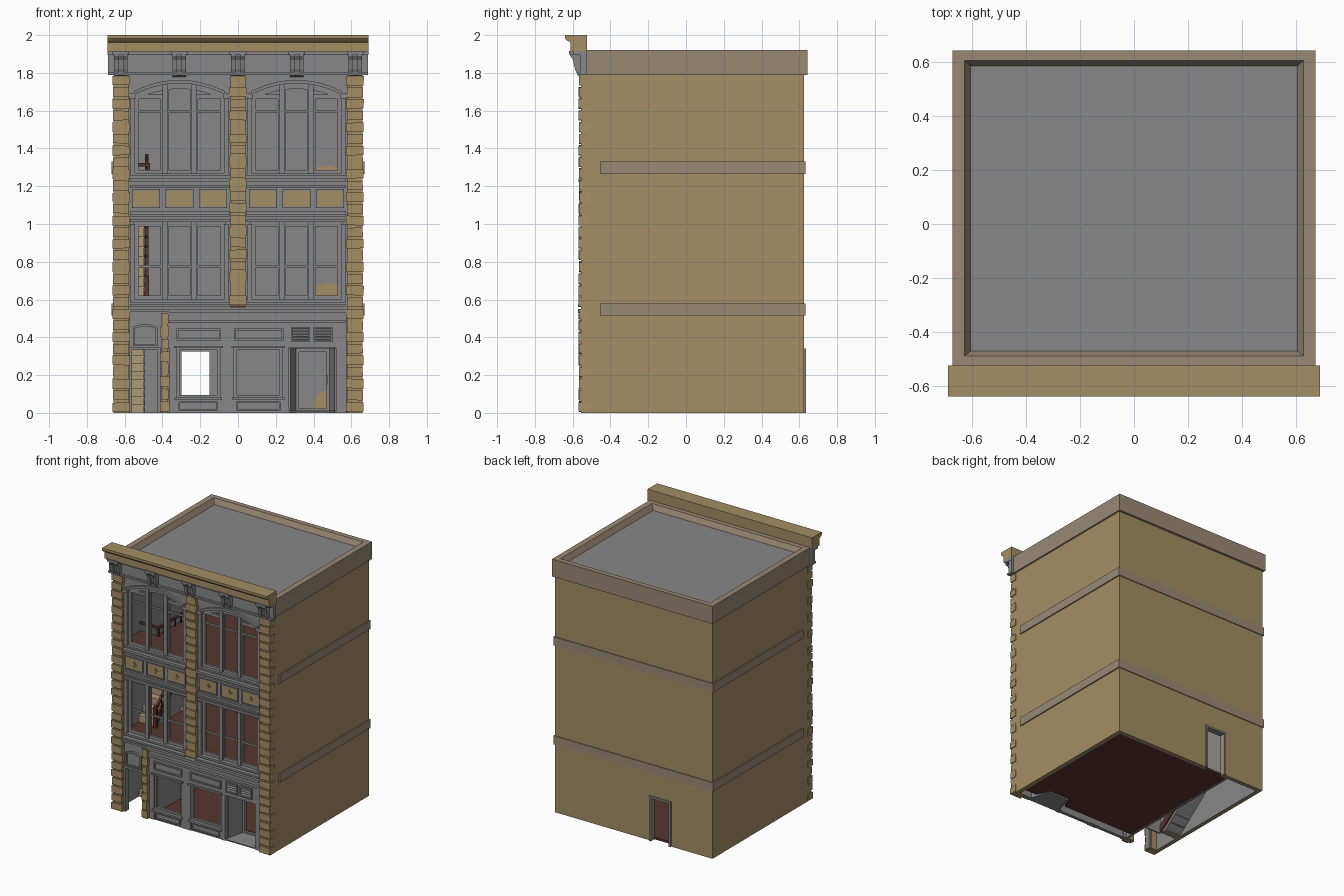
import bpy, bmesh, math, random
random.seed(4)

def material(name, r, g, b):
    m = bpy.data.materials.new(name)
    m.diffuse_color = (r, g, b, 1)
    return m

TAN = material("tan brick", 0.37, 0.27, 0.128)
GREY = material("grey paint", 0.245, 0.245, 0.245)
TAUPE = material("taupe stone", 0.32, 0.25, 0.175)
RED = material("dark red wood", 0.095, 0.036, 0.028)
WOOD = material("pale stair wood", 0.42, 0.32, 0.19)

class Part:
    """Collects boxes and extruded profiles into one flat-shaded object."""
    def __init__(self, name, mat):
        self.name, self.mat, self.bm = name, mat, bmesh.new()
    def box(self, x0, x1, y0, y1, z0, z1):
        x0, x1 = sorted((x0, x1))
        return self.prism([(x0, z0), (x1, z0), (x1, z1), (x0, z1)], y0, y1)
    def prism(self, pts, a, b, axis='y'):
        put = {'y': lambda p, t: (p[0], t, p[1]), 'x': lambda p, t: (t, p[0], p[1]),
               'z': lambda p, t: (p[0], p[1], t)}[axis]
        A = [self.bm.verts.new(put(p, a)) for p in pts]
        B = [self.bm.verts.new(put(p, b)) for p in pts]
        n = len(pts)
        self.bm.faces.new(A)
        self.bm.faces.new(B[::-1])
        for i in range(n):
            self.bm.faces.new((A[i], B[i], B[(i + 1) % n], A[(i + 1) % n]))
        return self
    def frame(self, x0, x1, z0, z1, w, y0, y1):
        x0, x1 = sorted((x0, x1))
        self.box(x0, x0 + w, y0, y1, z0, z1).box(x1 - w, x1, y0, y1, z0, z1)
        self.box(x0 + w, x1 - w, y0, y1, z0, z0 + w).box(x0 + w, x1 - w, y0, y1, z1 - w, z1)
        return self
    def done(self):
        bmesh.ops.recalc_face_normals(self.bm, faces=self.bm.faces)
        me = bpy.data.meshes.new(self.name)
        self.bm.to_mesh(me)
        self.bm.free()
        me.materials.append(self.mat)
        ob = bpy.data.objects.new(self.name, me)
        bpy.context.collection.objects.link(ob)
        return ob

# Brick shell: sides and back with a door opening, grey lining inside
p = Part("brick_walls", TAN)
q = Part("inner_lining", GREY)
for s in (1, -1):
    p.box(s * 0.635, s * 0.66, -0.55, 0.625, 0, 1.8)
    q.box(s * 0.628, s * 0.635, -0.53, 0.6, 0, 1.86)
for x0, x1, z0 in ((-0.635, -0.3, 0), (-0.15, 0.635, 0), (-0.3, -0.15, 0.33)):
    p.box(x0, x1, 0.6, 0.625, z0, 1.8)
    q.box(x0, x1, 0.593, 0.6, z0, 1.86)
p.done()
q.box(-0.365, -0.35, -0.5, 0.593, 0, 0.53)        # hall partition
q.box(-0.495, -0.36, -0.31, -0.3, 0, 0.53)
q.done()
Part("back_door_trim", GREY).box(-0.315, -0.3, 0.59, 0.636, 0, 0.34).box(-0.15, -0.135, 0.59, 0.636, 0, 0.34) \
    .box(-0.3, -0.15, 0.59, 0.636, 0.325, 0.34).done()

# Worn plaster patches showing brick on the inner back wall
p = Part("bare_brick_patches", TAN)
for z, h in ((0.02, 0.1), (0.6, 0.09), (1.25, 0.06)):
    p.prism([(0.4, z), (0.53, z), (0.53, z + h * .8), (0.49, z + h), (0.42, z + h * .85), (0.4, z + h * .4)], 0.588, 0.594)
p.done()

# Stone string courses round sides and back
p = Part("string_courses", TAUPE)
for z in (0.515, 1.265):
    for s in (1, -1):
        p.box(s * 0.655, s * 0.669, -0.455, 0.632, z, z + 0.065)
    p.box(-0.669, 0.669, 0.62, 0.632, z, z + 0.065)
p.done()

# Parapet ring with sloping inner face, and roof deck
p = Part("parapet", TAUPE)
rings = []
for hx, y0, y1, z in ((0.672, -0.527, 0.643, 1.79), (0.672, -0.527, 0.643, 1.922), (0.628, -0.49, 0.605, 1.922),
                      (0.605, -0.47, 0.585, 1.88), (0.605, -0.47, 0.585, 1.79)):
    rings.append([p.bm.verts.new(v) for v in ((-hx, y0, z), (hx, y0, z), (hx, y1, z), (-hx, y1, z))])
for i in range(5):
    a, b = rings[i], rings[(i + 1) % 5]
    for k in range(4):
        p.bm.faces.new((a[k], a[(k + 1) % 4], b[(k + 1) % 4], b[k]))
p.done()
Part("roof_deck", GREY).box(-0.62, 0.62, -0.48, 0.6, 1.85, 1.882).done()

# Floors with a stairwell hole on the left, grey ceilings below
f, c = Part("floors", RED), Part("ceilings", GREY)
for z in (0.565, 1.25):
    for x0, x1, y0, y1 in ((-0.49, 0.628, -0.51, 0.593), (-0.628, -0.49, -0.51, -0.27), (-0.628, -0.49, 0.35, 0.593)):
        f.box(x0, x1, y0, y1, z - 0.02, z)
        c.box(x0, x1, y0, y1, z - 0.035, z - 0.02)
f.prism([(-0.35, -0.45), (0.26, -0.45), (0.3, -0.35), (0.48, -0.35), (0.53, -0.45), (0.628, -0.45),
         (0.628, 0.6), (-0.35, 0.6)], 0.004, 0.02, 'z')
f.done()
c.done()

# Two stair flights with grey soffits, red stringers and railings
t, u, r = Part("stair_steps", WOOD), Part("stair_soffits", GREY), Part("stair_railings", RED)
N, Y0, Y1 = 13, -0.29, 0.36
for z0, z1 in ((0.0, 0.565), (0.565, 1.25)):
    dy, dz = (Y1 - Y0) / N, (z1 - z0) / N
    for i in range(N):
        y, z = Y0 + i * dy, z0 + i * dz
        t.box(-0.628, -0.497, y, y + dy, z, z + dz)
        t.box(-0.628, -0.495, y - 0.006, y + dy, z + dz - 0.008, z + dz + 0.002)
        if z0 > 0:
            r.box(-0.486, -0.48, y + 0.01, y + 0.016, z, z + dz + 0.11)
    u.prism([(Y0, z0), (Y1, z1 - dz), (Y1, z1 - dz - 0.03), (Y0 + 0.04, z0)], -0.628, -0.496, 'x')
    r.prism([(Y0, z0), (Y0, z0 + 0.06), (Y1, z1), (Y1, z1 - 0.07)], -0.496, -0.484, 'x')
    if z0 > 0:
        r.prism([(Y0, z0 + 0.13), (Y0, z0 + 0.15), (Y1, z1 + 0.12), (Y1, z1 + 0.1)], -0.492, -0.474, 'x')
        r.box(-0.495, -0.47, Y0 - 0.02, Y0, z0, z0 + 0.16)
r.box(-0.628, -0.466, -0.285, -0.27, 1.305, 1.322).box(-0.482, -0.466, -0.285, -0.27, 1.25, 1.32)
r.box(-0.482, -0.466, -0.285, 0.35, 1.305, 1.322)
for i in range(9):
    r.box(-0.478, -0.47, -0.22 + i * 0.07, -0.212 + i * 0.07, 1.25, 1.31)
for part in (t, u, r):
    part.done()

# Rusticated brick pilasters built from uneven blocks
def pilaster(name, x0, x1, z0, z1):
    p = Part(name, TAN)
    p.box(x0 + 0.006, x1 - 0.006, -0.557, -0.5, z0, z1)
    n = round((z1 - z0) / 0.0625)
    h = (z1 - z0) / n
    for i in range(n):
        j = [random.uniform(-0.003, 0.003) for _ in range(6)]
        e = 0.004 if i % 2 else 0
        z = z0 + i * h
        zb = [max(z, z + 0.006 + v) for v in j[:2]]
        p.prism([(x0 + e, zb[0]), (x1 - e, zb[1]), (x1 - e + j[3] / 2, z + h - 0.006), (x0 + e, z + h - 0.006 + j[4])],
                -0.567 + j[5], -0.51)
    p.done()
pilaster("left_pilaster", -0.665, -0.573, 0, 1.79)
pilaster("right_pilaster", 0.573, 0.665, 0, 1.79)
pilaster("centre_pilaster", -0.045, 0.045, 0.565, 1.79)
pilaster("entry_pilaster", -0.412, -0.364, 0, 0.53)

# Upper bays, mirrored about the centre
C, H = 0.31, 0.24
def arc(x):
    return 1.745 - 0.06 * ((x - C) / H) ** 2
XS = [C - H + 2 * H * i / 12 for i in range(13)]
wall, win, mould = Part("bay_walls", GREY), Part("window_frames", GREY), Part("bay_mouldings", GREY)
panel, dia = Part("spandrel_panels", TAN), Part("spandrel_diamonds", TAN)
for s in (1, -1):
    for x0, x1 in ((0.04, C - H), (C + H, 0.58)):      # jambs
        wall.box(s * x0, s * x1, -0.54, -0.5, 0.56, 1.8)
    wall.box(s * 0.04, s * 0.58, -0.54, -0.5, 1.01, 1.265)
    wall.box(s * 0.04, s * 0.58, -0.54, -0.5, 0.53, 0.6)
    wall.prism([(s * x, arc(x)) for x in XS] + [(s * (C + H), 1.8), (s * (C - H), 1.8)], -0.54, -0.5)
    # arched hood and sash head
    for part, up, dn, y0, y1 in ((mould, 0.018, 0, -0.557, -0.53), (win, 0, -0.03, -0.53, -0.505)):
        part.prism([(s * x, arc(x) + up) for x in XS] + [(s * x, arc(x) + dn) for x in XS[::-1]], y0, y1)
    for xe in (C - H - 0.008, C + H + 0.008):          # slim columns and capitals
        mould.box(s * (xe - 0.012), s * (xe + 0.012), -0.55, -0.53, 1.265, 1.67)
        mould.box(s * (xe - 0.018), s * (xe + 0.018), -0.56, -0.53, 1.665, 1.69)
        mould.box(s * (xe - 0.012), s * (xe + 0.012), -0.55, -0.53, 0.6, 1.0)
    edges = (C - H, C - 0.077, C + 0.077, C + H)
    for z0, zt, tr in ((0.6, 1.01, 0.775), (1.265, None, 1.597)):
        for x in edges[1:3]:
            win.box(s * (x - 0.014), s * (x + 0.014), -0.54, -0.505, z0, zt or arc(x))
        for a, b in zip(edges, edges[1:]):
            z1 = zt or min(arc(a), arc(b))
            win.frame(s * a, s * b, z0, z1, 0.022, -0.525, -0.508)
            win.box(s * a, s * b, -0.522, -0.51, tr - 0.007, tr + 0.007)
    # ledges and cornice strips
    for z0, z1, y in ((0.562, 0.575, -0.572), (0.585, 0.6, -0.556), (1.01, 1.027, -0.553), (1.04, 1.052, -0.565),
                      (1.052, 1.068, -0.556), (1.19, 1.205, -0.556), (1.222, 1.24, -0.568), (1.255, 1.268, -0.553)):
        mould.box(s * 0.046, s * 0.572, y, -0.53, z0, z1)
    # tan spandrel panels with diamonds
    for k in (-1, 0, 1):
        x = C + 0.178 * k
        panel.box(s * (x - 0.066), s * (x + 0.066), -0.547, -0.535, 1.092, 1.176)
        mould.frame(s * (x - 0.074), s * (x + 0.074), 1.084, 1.184, 0.008, -0.552, -0.535)
        for d, y in ((0.024, -0.551), (0.014, -0.556)):
            dia.prism([(s * x - d, 1.134), (s * x, 1.134 - d), (s * x + d, 1.134), (s * x, 1.134 + d)], y, -0.54)
for part in (wall, win, mould, panel, dia):
    part.done()

# Ground floor shopfront with two display windows and recessed entry
p = Part("shopfront", GREY)
p.box(-0.575, 0.575, -0.54, -0.51, 0.345, 0.56)
for x0, x1 in ((-0.365, -0.325), (-0.095, -0.02), (0.235, 0.27), (0.52, 0.575)):
    p.box(x0, x1, -0.54, -0.505, 0, 0.35)
p.box(-0.365, 0.573, -0.562, -0.53, 0.475, 0.49).box(-0.365, 0.573, -0.572, -0.53, 0.53, 0.55)
p.box(-0.575, -0.365, -0.565, -0.53, 0.535, 0.55)
for x0, x1 in ((-0.325, -0.095), (-0.02, 0.235)):
    p.box(x0, x1, -0.535, -0.51, 0, 0.07).box(x0 - 0.01, x1 + 0.01, -0.556, -0.5, 0.068, 0.082)
    p.frame(x0 + 0.01, x1 - 0.01, 0.012, 0.06, 0.008, -0.544, -0.53)
    p.frame(x0, x1, 0.08, 0.348, 0.015, -0.532, -0.512)
    p.frame(x0, x1 + 0.005, 0.383, 0.446, 0.01, -0.55, -0.535)
    p.box(x0 - 0.015, x1 + 0.015, -0.553, -0.53, 0.343, 0.355)
for x0 in (0.28, 0.4):                                  # louvred vents
    p.frame(x0, x0 + 0.1, 0.375, 0.455, 0.008, -0.552, -0.535)
    for i in range(4):
        z = 0.387 + i * 0.016
        p.prism([(-0.538, z + 0.012), (-0.55, z), (-0.55, z + 0.003), (-0.538, z + 0.015)], x0, x0 + 0.1, 'x')
p.done()
p = Part("recessed_entry", GREY)
for pts in ([(0.265, -0.51), (0.278, -0.51), (0.308, -0.37), (0.295, -0.37)],
            [(0.525, -0.51), (0.512, -0.51), (0.482, -0.37), (0.495, -0.37)]):
    p.prism(pts, 0, 0.36, 'z')
p.prism([(0.27, -0.53), (0.52, -0.53), (0.485, -0.36), (0.305, -0.36)], 0.34, 0.36, 'z')
p.prism([(0.27, -0.54), (0.52, -0.54), (0.485, -0.36), (0.305, -0.36)], 0.004, 0.012, 'z')
p.frame(0.3, 0.49, 0.0, 0.345, 0.022, -0.38, -0.36)
p.box(0.465, 0.475, -0.395, -0.38, 0.15, 0.2)
p.done()

# Stair hall doorway with arched overlight
p = Part("hall_doorway", GREY)
p.box(-0.575, -0.562, -0.545, -0.505, 0, 0.345).box(-0.425, -0.41, -0.545, -0.505, 0, 0.345)
p.box(-0.575, -0.41, -0.552, -0.505, 0.333, 0.347)
xs = [-0.557 + 0.013 * i for i in range(11)]
top = lambda x: 0.458 - 3.8 * (x + 0.492) ** 2
p.prism([(x, top(x) + 0.012) for x in xs] + [(x, top(x)) for x in xs[::-1]], -0.556, -0.535)
p.box(-0.557, -0.547, -0.552, -0.535, 0.355, 0.445).box(-0.437, -0.427, -0.552, -0.535, 0.355, 0.445)
p.box(-0.557, -0.427, -0.552, -0.535, 0.355, 0.365)
p.done()

# Frieze, scrolled brackets and projecting cornice
p = Part("frieze", GREY).box(-0.688, 0.688, -0.56, -0.525, 1.79, 1.92)
p.box(-0.688, 0.688, -0.575, -0.53, 1.79, 1.803).box(-0.69, 0.69, -0.595, -0.53, 1.895, 1.915)
p.done()
p = Part("cornice_brackets", GREY)
prof = [(-0.54, 1.915), (-0.615, 1.915), (-0.613, 1.89), (-0.598, 1.868), (-0.588, 1.82), (-0.572, 1.785), (-0.54, 1.778)]
for x in (-0.62, -0.31, 0, 0.31, 0.62):
    for d in (-0.024, 0.024):
        p.prism(prof, x + d - 0.012, x + d + 0.012, 'x')
    p.prism([(y + 0.012 if y < -0.55 else y, z) for y, z in prof], x - 0.014, x + 0.014, 'x')
    p.box(x - 0.044, x + 0.044, -0.62, -0.53, 1.898, 1.915)
p.done()
Part("cornice", TAN).prism([(-0.525, 1.91), (-0.612, 1.91), (-0.612, 1.962), (-0.632, 1.972), (-0.64, 1.982),
                            (-0.64, 2.0), (-0.525, 2.0)], -0.69, 0.69, 'x').done()
